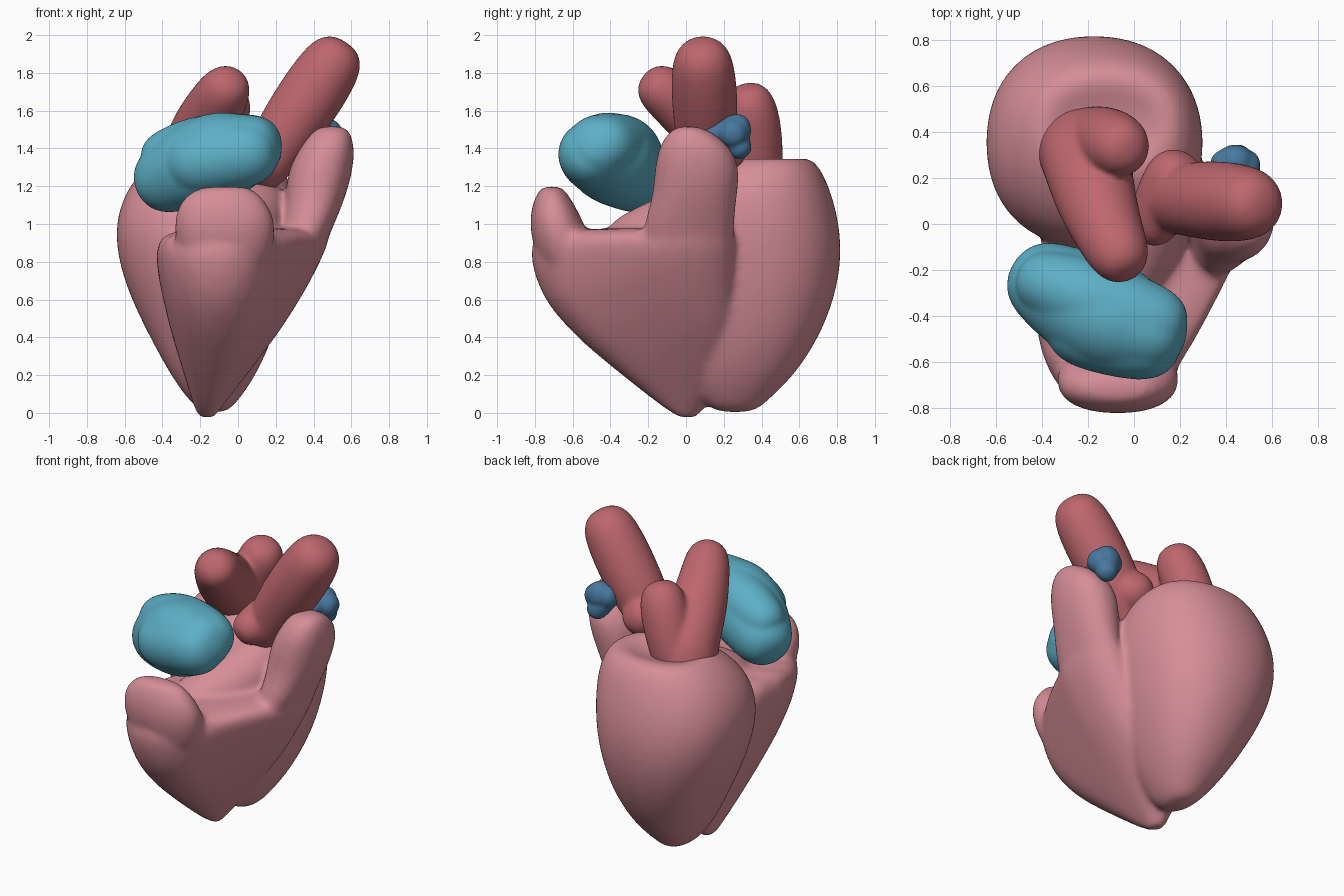
import bpy, bmesh, math
from mathutils import Vector

if "Cube" in bpy.data.objects:
    bpy.data.objects.remove(bpy.data.objects["Cube"], do_unlink=True)

SIDES = 20


def material(name, rgb):
    m = bpy.data.materials.new(name)
    m.use_nodes = True
    m.diffuse_color = (*rgb, 1)
    bsdf = next(n for n in m.node_tree.nodes if n.type == "BSDF_PRINCIPLED")
    bsdf.inputs["Base Color"].default_value = (*rgb, 1)
    bsdf.inputs["Roughness"].default_value = 0.6
    return m


def circle(power=1.0):
    """Unit outline; a power under 1 makes it slightly boxy."""
    out = []
    for i in range(SIDES):
        a = 2 * math.pi * i / SIDES
        out.append([math.copysign(abs(v) ** power, v) for v in (math.cos(a), math.sin(a))])
    return out


def skin(bm, rings):
    """Bridge a list of point rings into a closed shell."""
    loops = [[bm.verts.new(p) for p in ring] for ring in rings]
    for a, b in zip(loops, loops[1:]):
        for i in range(SIDES):
            j = (i + 1) % SIDES
            bm.faces.new((a[i], a[j], b[j], b[i]))
    bm.faces.new(loops[0][::-1])
    bm.faces.new(loops[-1])


def ellipses(sections):
    """Rings given as z, x min, x max, y min, y max."""
    return [[Vector(((x0 + x1) / 2 + c * (x1 - x0) / 2,
                     (y0 + y1) / 2 + s * (y1 - y0) / 2, z)) for c, s in circle(0.9)]
            for z, x0, x1, y0, y1 in sections]


def hull(bm, sections):
    """Convex wrap around a set of ellipses."""
    verts = [bm.verts.new(p) for ring in ellipses(sections) for p in ring]
    bmesh.ops.convex_hull(bm, input=verts)
    loose = [v for v in bm.verts if not v.link_faces]
    bmesh.ops.delete(bm, geom=loose, context="VERTS")


def tube(bm, path):
    """Round tube with domed ends through points x, y, z, radius."""
    pts = [(Vector(p[:3]), p[3]) for p in path]
    first = (pts[0][0] - pts[1][0]).normalized()
    last = (pts[-1][0] - pts[-2][0]).normalized()
    dome = [(0.6, 0.82), (0.95, 0.4)]
    head = [(pts[0][0] + first * pts[0][1] * d, pts[0][1] * k) for d, k in dome]
    tail = [(pts[-1][0] + last * pts[-1][1] * d, pts[-1][1] * k) for d, k in dome]
    pts = head[::-1] + pts + tail
    rings = []
    for i, (p, r) in enumerate(pts):
        t = pts[min(i + 1, len(pts) - 1)][0] - pts[max(i - 1, 0)][0]
        q = Vector((0, 0, 1)).rotation_difference(t.normalized())
        rings.append([p + q @ Vector((c * r, s * r, 0)) for c, s in circle()])
    skin(bm, rings)


def organ(name, mat, tubes, lobes=(), wrap=(), voxel=0.013, smooth=12):
    """Fuse shells into one soft surface."""
    bm = bmesh.new()
    if wrap:
        hull(bm, wrap)
    for s in lobes:
        skin(bm, ellipses(s))
    for p in tubes:
        tube(bm, p)
    bmesh.ops.recalc_face_normals(bm, faces=bm.faces)
    mesh = bpy.data.meshes.new(name)
    bm.to_mesh(mesh)
    bm.free()
    ob = bpy.data.objects.new(name, mesh)
    bpy.context.scene.collection.objects.link(ob)
    ob.modifiers.new("round", "SUBSURF").levels = 2
    fuse = ob.modifiers.new("fuse", "REMESH")
    fuse.mode = "VOXEL"
    fuse.voxel_size = voxel
    soft = ob.modifiers.new("soften", "SMOOTH")
    soft.factor = 0.5
    soft.iterations = smooth
    dg = bpy.context.evaluated_depsgraph_get()
    baked = bpy.data.meshes.new_from_object(ob.evaluated_get(dg))
    ob.modifiers.clear()
    ob.data = baked
    baked.materials.clear()
    baked.materials.append(mat)
    for f in baked.polygons:
        f.material_index = 0
        f.use_smooth = True


pink = material("muscle pink", (0.67, 0.27, 0.31))
red = material("vessel red", (0.51, 0.135, 0.155))
teal = material("chamber teal", (0.11, 0.43, 0.57))
blue = material("flap blue", (0.065, 0.19, 0.35))

# Muscle body: rear lobe with a sunken top, wrapped front, horn, rim, saddle
rear_lobe = [
    (0.0, -.18, -.06, .16, .36), (0.06, -.26, 0, .08, .43), (0.2, -.36, .1, 0, .58),
    (0.4, -.47, .19, -.04, .71), (0.6, -.57, .25, -.08, .79), (0.8, -.64, .29, -.11, .83),
    (1.0, -.66, .31, -.12, .82), (1.18, -.6, .3, -.05, .77), (1.31, -.49, .24, .1, .71),
    (1.37, -.38, .14, .25, .63), (1.3, -.3, .05, .28, .5)]
front_wrap = [
    (-0.03, -.21, -.13, -.05, .05), (0.05, -.24, -.08, -.12, .12), (0.2, -.28, .03, -.34, .2),
    (0.4, -.35, .13, -.59, .26), (0.6, -.4, .2, -.76, .26), (0.8, -.44, .24, -.83, .2),
    (0.98, -.43, .26, -.82, .1), (0.4, 0, .2, -.2, .25), (0.6, 0, .33, -.27, .26),
    (0.8, .1, .44, -.28, .26), (0.98, .2, .51, -.25, .26)]
side_horn = [
    (0.75, .15, .4, -.2, .22), (0.9, .2, .47, -.24, .25), (1.02, .24, .52, -.22, .26),
    (1.14, .25, .57, -.18, .27), (1.28, .26, .61, -.17, .29), (1.4, .32, .62, -.15, .25),
    (1.48, .38, .6, -.1, .15), (1.52, .43, .57, -.05, .07)]
front_rim = [
    (0.7, -.25, .13, -.74, -.5), (0.9, -.34, .2, -.82, -.5), (1.03, -.34, .2, -.83, -.55),
    (1.12, -.31, .15, -.81, -.6), (1.18, -.24, .09, -.78, -.64), (1.2, -.17, .04, -.75, -.67)]
saddle = [(-.08, -.25, .88, .2), (.05, -.02, .98, .2), (.08, .12, 1.06, .2)]
organ("muscle_body", pink, [saddle], [rear_lobe, side_horn, front_rim], front_wrap,
      voxel=0.018)

# Front chamber: boxy bean leaning over the front lobe
organ("front_chamber", teal, [
    [(-.36, -.27, 1.25, .2), (-.24, -.34, 1.31, .235), (-.07, -.42, 1.365, .25),
     (.05, -.46, 1.4, .19)],
    [(-.37, -.26, 1.36, .15), (-.2, -.32, 1.41, .18), (.07, -.42, 1.42, .17)],
    [(-.2, -.45, 1.33, .19), (.03, -.5, 1.37, .19)]])

# Arched vessel: rear trunk bending forward, with a broad second stump
organ("arched_vessel", red, [
    [(-.23, .33, 1.22, .2), (-.21, .3, 1.38, .2), (-.17, .11, 1.52, .18),
     (-.1, -.06, 1.66, .15), (-.07, -.12, 1.705, .14)],
    [(-.18, .37, 1.3, .15), (-.11, .36, 1.5, .15), (-.07, .34, 1.61, .145)]])

# Leaning vessel: wide lumpy base rising to a blunt tip
organ("leaning_vessel", red, [
    [(.14, .09, 1.3, .13), (.21, .11, 1.42, .16), (.36, .1, 1.64, .18),
     (.485, .09, 1.83, .17)],
    [(.09, .02, 1.32, .12), (.17, .19, 1.4, .14)]])

# Small wedge flap behind the horn tip
organ("rear_flap", blue, [
    [(.44, .13, 1.475, .045), (.44, .26, 1.5, .09)],
    [(.42, .24, 1.48, .085), (.45, .28, 1.41, .07)],
    [(.41, .25, 1.49, .085), (.47, .25, 1.48, .085)]], voxel=0.01, smooth=6)
